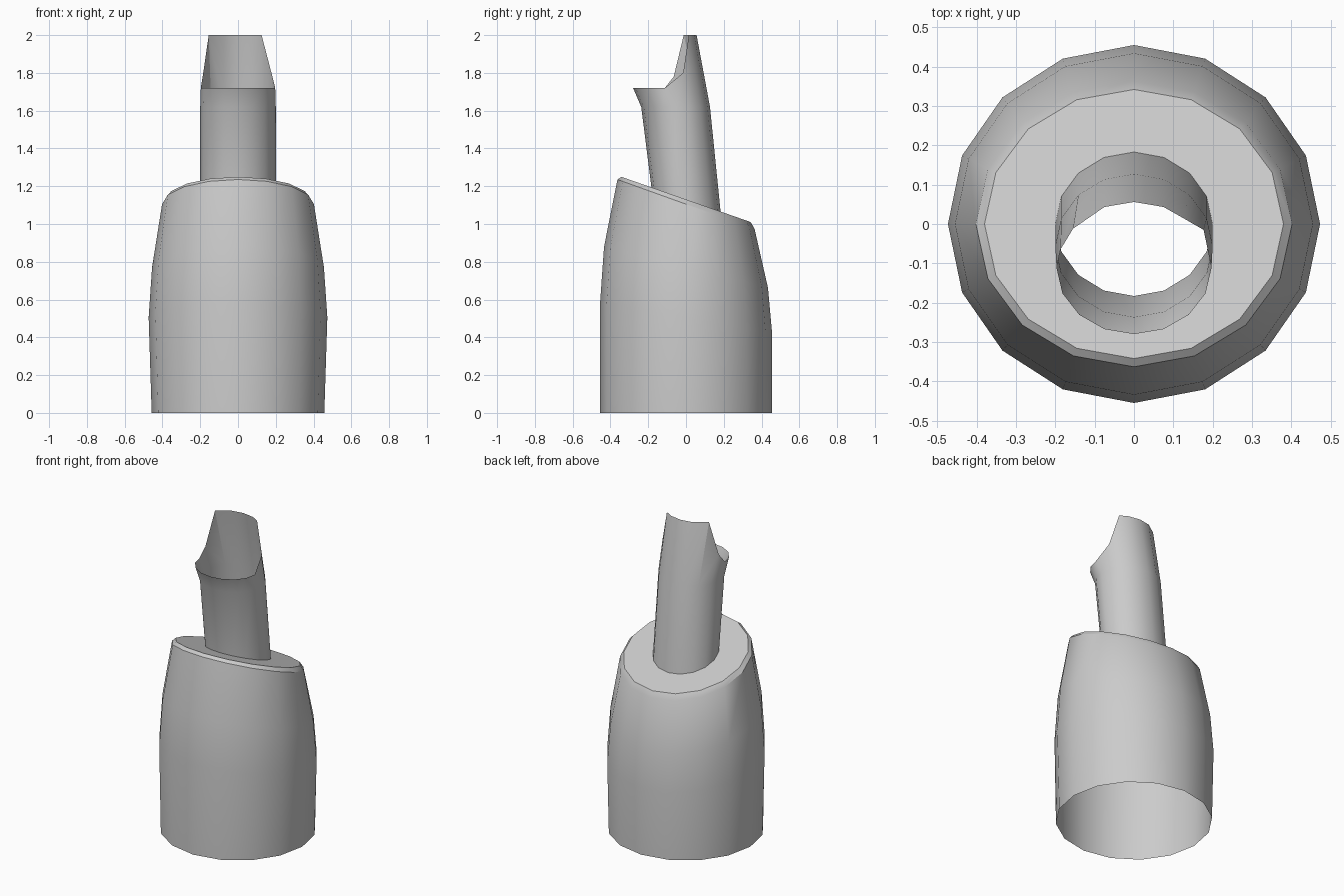
import bpy, bmesh
from math import cos, sin, pi

if "Cube" in bpy.data.objects:
    bpy.data.objects.remove(bpy.data.objects["Cube"])

SIDES = 16


def ring(rx, ry, cy, z, slope):
    """Elliptical ring of points on a plane tilted front to back."""
    pts = []
    for i in range(SIDES):
        a = 2 * pi * i / SIDES
        y = cy + ry * sin(a)
        pts.append((rx * cos(a), y, z + slope * y))
    return pts


def loft(name, rings, angle):
    """Open shell through a list of rings."""
    bm = bmesh.new()
    loops = [[bm.verts.new(p) for p in r] for r in rings]
    for lo, hi in zip(loops, loops[1:]):
        for i in range(SIDES):
            j = (i + 1) % SIDES
            bm.faces.new((lo[i], lo[j], hi[j], hi[i]))
    mesh = bpy.data.meshes.new(name)
    bm.to_mesh(mesh)
    bm.free()
    ob = bpy.data.objects.new(name, mesh)
    bpy.context.collection.objects.link(ob)
    bpy.ops.object.select_all(action='DESELECT')
    ob.select_set(True)
    bpy.context.view_layer.objects.active = ob
    bpy.ops.object.shade_smooth_by_angle(angle=angle)
    return ob


# Body: open at the bottom, slanted top with a hole for the tube
socket = ring(0.2, 0.183, 0, 1.13, -0.35)
loft("body", [
    ring(0.457, 0.455, 0, 0, 0),
    ring(0.473, 0.455, 0, 0.505, -0.165),
    ring(0.455, 0.434, 0, 0.77, -0.25),
    ring(0.402, 0.363, 0, 1.105, -0.36),
    ring(0.38, 0.342, 0, 1.13, -0.35),
    socket,
], pi / 6)

# Mouthpiece lip: low in front, tall at the back, slightly uneven sides
lip = []
for i, (x, y, z) in enumerate(ring(0.197, 0.168, -0.112, 1.72, 0)):
    if 2 <= i <= 6:
        z = 2.0
    lip.append((x, y, z))
lip[1] = (0.177, -0.015, 1.80)
lip[2] = (0.125, 0.015, 2.0)
lip[6] = (-0.155, -0.012, 2.0)
lip[7] = (-0.187, -0.065, 1.78)

# Bent tube
loft("mouthpiece", [socket, ring(0.2, 0.182, -0.055, 1.62, 0), lip], pi / 6)
